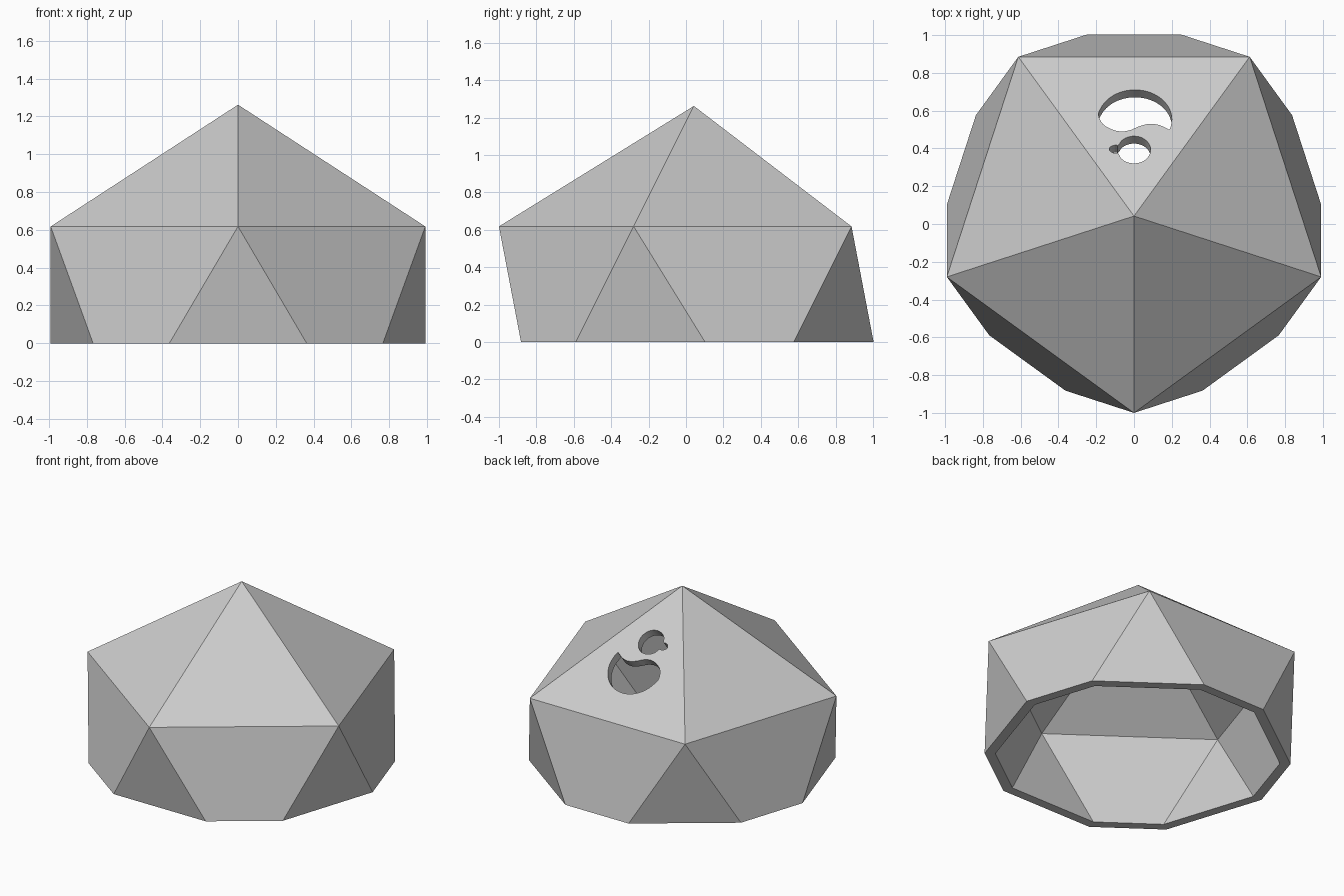
import bpy, bmesh, math
from mathutils import Vector

cube = bpy.data.objects.get("Cube")
if cube:
    bpy.data.objects.remove(cube, do_unlink=True)

R = 1.165                           # circumradius of the icosahedron
CENTRE = Vector((0, 0.042, 0.097))
RING, RISE = R * 2 / math.sqrt(5), R / math.sqrt(5)
INNER = 0.93                        # cavity scale

grey = bpy.data.materials.new("light_grey")
grey.use_nodes = True
grey.diffuse_color = (0.6, 0.6, 0.6, 1)
grey.node_tree.nodes["Principled BSDF"].inputs["Base Color"].default_value = grey.diffuse_color


def ring_points(scale, start, z):
    angles = [math.radians(start + 72 * i) for i in range(5)]
    return [CENTRE + scale * Vector((RING * math.cos(a), RING * math.sin(a), z)) for a in angles]


def ground_point(high, low):
    """Where the edge between two corners meets the ground."""
    return high.lerp(low, high.z / (high.z - low.z))


def add_dome(bm, scale):
    """Icosahedron cut off at the ground; returns roof facets, lower walls and base loop."""
    high = ring_points(scale, -90, RISE)
    low = ring_points(scale, -54, -RISE)
    apex = bm.verts.new(CENTRE + Vector((0, 0, R * scale)))
    shoulder = [bm.verts.new(p) for p in high]
    base = []
    for i in range(5):
        base += [bm.verts.new(ground_point(high[i], low[i - 1])),
                 bm.verts.new(ground_point(high[i], low[i]))]
    roof, walls = [], []
    for i in range(5):
        j = (i + 1) % 5
        roof.append(bm.faces.new((apex, shoulder[i], shoulder[j])))
        walls.append(bm.faces.new((shoulder[i], base[2 * i], base[2 * i + 1])))
        bm.faces.new((shoulder[i], base[2 * i + 1], base[2 * j], shoulder[j]))
    return roof, walls, base


def join_loops(bm, first, second):
    """Band of quads between two loops of equal length."""
    for i in range(len(first)):
        bm.faces.new((first[i - 1], first[i], second[i], second[i - 1]))


def pierce(bm, face, loops):
    """Replace a facet by the same facet with holes along the loops."""
    normal = face.normal.copy()
    edges = list(face.edges)
    for loop in loops:
        edges += [bm.edges.get((a, b)) or bm.edges.new((a, b))
                  for a, b in zip(loop, loop[1:] + loop[:1])]
    bmesh.ops.delete(bm, geom=[face], context='FACES_ONLY')
    bmesh.ops.triangle_fill(bm, use_beauty=True, edges=edges, normal=normal)


def smooth_loop(points, steps=4):
    """Closed Catmull-Rom curve through the points."""
    out, n = [], len(points)
    for i in range(n):
        a, b, c, d = (Vector(points[(i + k) % n]) for k in (-1, 0, 1, 2))
        for s in range(steps):
            t = s / steps
            out.append(b + (c - a) * t / 2 + (2 * a - 5 * b + 4 * c - d) * t * t / 2
                       + (3 * b - a - 3 * c + d) * t ** 3 / 2)
    return out


def arc(cx, cy, rx, ry, start, end, n=14):
    angles = [math.radians(start + (end - start) * i / n) for i in range(n + 1)]
    return [(cx + rx * math.cos(a), cy + ry * math.sin(a)) for a in angles]


# Outer skin, cavity and flat rim underneath
bm = bmesh.new()
outer_roof, outer_walls, outer_base = add_dome(bm, 1)
inner_roof, inner_walls, inner_base = add_dome(bm, INNER)
join_loops(bm, outer_base, inner_base)
bm.normal_update()

# Large curved opening with a wavy lower edge
wave = [(-0.165, 0.53), (-0.12, 0.502), (-0.07, 0.49), (-0.02, 0.497),
        (0.03, 0.518), (0.08, 0.53), (0.13, 0.525), (0.17, 0.508)]
large_opening = smooth_loop(arc(0.005, 0.555, 0.195, 0.155, -20, 172) + wave)

# Small round opening with a short tail
tail = [(-0.1, 0.418), (-0.125, 0.408), (-0.13, 0.392), (-0.11, 0.376)]
small_opening = smooth_loop(arc(0, 0.393, 0.088, 0.072, -165, 160) + tail)

# Cut both openings straight through the rear roof facet
rear_out, rear_in = outer_roof[2], inner_roof[2]
normal, middle = rear_out.normal.copy(), rear_out.calc_center_median()
depth = normal.dot(middle - rear_in.calc_center_median())
outer_loops, inner_loops = [], []
for outline in (large_opening, small_opening):
    points = []
    for x, y in outline:
        p = Vector((x, y, middle.z))
        p.z -= normal.dot(p - middle) / normal.z
        points.append(p)
    outer_loops.append([bm.verts.new(p) for p in points])
    inner_loops.append([bm.verts.new(p - normal * depth) for p in points])
    join_loops(bm, outer_loops[-1], inner_loops[-1])
pierce(bm, rear_out, outer_loops)
pierce(bm, rear_in, inner_loops)

# Shallow slot on the inside of the left wall
wall = inner_walls[1]
top, left, right = (v.co.copy() for v in wall.verts)
foot = (left + right) / 2
along, up = (right - left).normalized(), (top - foot).normalized()
slot_centre = foot + up * 0.06
corners = [slot_centre + along * 0.175 * a + up * 0.025 * b
           for a, b in ((-1, -1), (1, -1), (1, 1), (-1, 1))]
slot_edge = [bm.verts.new(p) for p in corners]
slot_floor = [bm.verts.new(p + wall.normal * 0.02) for p in corners]
join_loops(bm, slot_edge, slot_floor)
bm.faces.new(slot_floor)
pierce(bm, wall, [slot_edge])

bmesh.ops.recalc_face_normals(bm, faces=bm.faces[:])
mesh = bpy.data.meshes.new("faceted_shell")
bm.to_mesh(mesh)
bm.free()
mesh.materials.append(grey)
shell = bpy.data.objects.new("faceted_shell", mesh)
bpy.context.collection.objects.link(shell)
